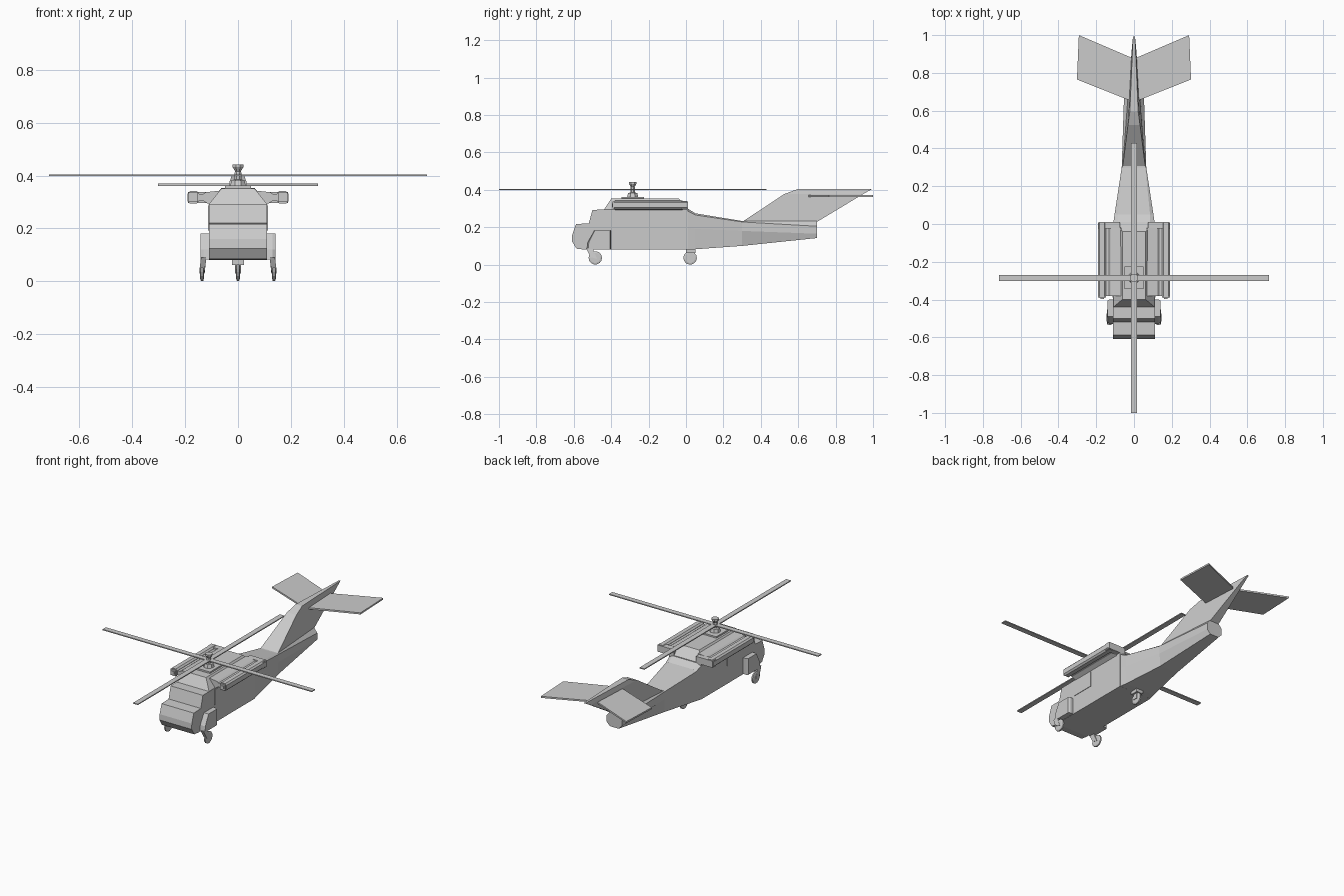
import bpy, bmesh
from math import pi, cos, sin
from mathutils import Matrix

if "Cube" in bpy.data.objects:
    bpy.data.objects.remove(bpy.data.objects["Cube"])


def loft(name, rings):
    """Skin a list of equal-length point rings and cap both ends."""
    bm = bmesh.new()
    rows = [[bm.verts.new(p) for p in r] for r in rings]
    n = len(rows[0])
    for a, b in zip(rows, rows[1:]):
        for i in range(n):
            j = (i + 1) % n
            bm.faces.new((a[i], a[j], b[j], b[i]))
    bm.faces.new(rows[0][::-1])
    bm.faces.new(rows[-1])
    bmesh.ops.recalc_face_normals(bm, faces=bm.faces)
    me = bpy.data.meshes.new(name)
    bm.to_mesh(me)
    bm.free()
    ob = bpy.data.objects.new(name, me)
    bpy.context.collection.objects.link(ob)
    return ob


def mirror(ob):
    ob.modifiers.new("mirror", 'MIRROR').use_axis[0] = True
    return ob


def side_prism(name, pts, x0, x1):
    return loft(name, [[(x, y, z) for y, z in pts] for x in (x0, x1)])


def front_prism(name, pts, y0, y1):
    return loft(name, [[(x, y, z) for x, z in pts] for y in (y0, y1)])


def box(name, x0, x1, y0, y1, z0, z1):
    return front_prism(name, [(x0, z0), (x1, z0), (x1, z1), (x0, z1)], y0, y1)


def section(y, top, shoulder, waist, bottom):
    """Symmetric eight-point cross-section; each level is (half width, z)."""
    half = [bottom, waist, shoulder, top]
    return [(w, y, z) for w, z in half] + [(-w, y, z) for w, z in half[::-1]]


def turned(name, profile, y, n=8):
    return loft(name, [[(r * cos(2 * pi * (i + .5) / n), y + r * sin(2 * pi * (i + .5) / n), z)
                        for i in range(n)] for r, z in profile])


def wheel(name, x, y, z, r, w, n=14):
    prof = [(-w, r * .75), (-w * .6, r), (w * .6, r), (w, r * .75)]
    return loft(name, [[(x + dx, y + q * cos(2 * pi * i / n), z + q * sin(2 * pi * i / n))
                        for i in range(n)] for dx, q in prof])


# Cabin with stepped nose
side_prism("cabin", [(-.585, .085), (-.61, .125), (-.608, .16), (-.588, .217), (-.52, .22),
                     (-.50, .293), (.01, .297), (.01, .08), (-.54, .08)], -.11, .11)

# Tapered roof housing
loft("roof", [
    [(-.11, -.44, .292), (.11, -.44, .292), (.11, .01, .292), (-.11, .01, .292)],
    [(-.062, -.40, .352), (.062, -.40, .352), (.062, -.04, .354), (-.062, -.04, .354)]])
loft("roof_rear_slope", [
    [(-.062, -.04, .29), (.062, -.04, .29), (.062, -.04, .354), (-.062, -.04, .354)],
    [(-.11, .01, .28), (.11, .01, .28), (.085, .01, .303), (-.085, .01, .303)]])

# Tail boom
loft("tail_boom", [
    section(.0, (.085, .305), (.11, .29), (.11, .20), (.11, .08)),
    section(.05, (.085, .274), (.103, .265), (.103, .19), (.10, .082)),
    section(.30, (.06, .233), (.065, .228), (.065, .18), (.06, .10)),
    section(.70, (.03, .232), (.052, .205), (.052, .165), (.03, .142))])

# Tail fin, swept back
loft("tail_fin", [
    [(-.06, .30, .228), (.06, .30, .228), (.03, .70, .228), (-.03, .70, .228)],
    [(-.032, .525, .377), (.032, .525, .377), (.01, .947, .377), (-.01, .947, .377)],
    [(-.022, .595, .403), (.022, .595, .403), (.005, .993, .403), (-.005, .993, .403)]])

# Tail planes
plan = [(.0, .645), (.302, .765), (.292, 1.0), (.0, .875)]
mirror(loft("tail_plane", [[(x, y, z) for x, y in plan] for z in (.361, .371)]))

# Engine pods and their fairings
mirror(front_prism("engine_fairing", [(.05, .29), (.108, .29), (.132, .305), (.148, .305),
                                      (.148, .33), (.132, .33), (.122, .337), (.07, .343)], -.38, -.02))
mirror(front_prism("engine_pod", [(.156, .295), (.182, .295), (.191, .304), (.191, .332),
                                  (.182, .341), (.156, .341), (.147, .332), (.147, .304)], -.385, .005))
mirror(box("engine_rear_block", .075, .189, -.025, .01, .297, .338))
for y0, y1, a in ((-.392, -.38, .018), (-.396, -.39, .009)):
    mirror(box("engine_intake", .169 - a, .169 + a, y0, y1, .318 - a, .318 + a))

# Side windows
mirror(box("side_window", .10, .113, -.388, -.243, .192, .286))

# Front wheel housings
housing = [(-.53, .082), (-.525, .12), (-.49, .182), (-.40, .182), (-.40, .082)]
mirror(loft("wheel_housing", [[(x, y * k - .465 * (1 - k), z) for y, z in housing]
                              for x, k in ((.10, 1), (.13, 1), (.141, .9))]))

# Landing gear
mirror(wheel("front_wheel", .136, -.485, .036, .036, .007))
mirror(loft("front_strut", [
    [(.12, -.535, .09), (.14, -.535, .09), (.14, -.50, .09), (.12, -.50, .09)],
    [(.126, -.51, .04), (.146, -.51, .04), (.146, -.475, .03), (.126, -.475, .03)]]))
wheel("tail_wheel", 0, .022, .036, .036, .007)
box("tail_wheel_mount", -.022, .022, -.0, .05, .062, .085)
mirror(box("tail_wheel_fork", .006, .011, .008, .036, .03, .07))

# Rotor mast
box("mast_base", -.05, .05, -.345, -.225, .345, .362)
turned("mast", [(.034, .355), (.026, .383), (.014, .385), (.014, .41), (.011, .415),
                (.022, .432), (.022, .441)], -.285)

# Rotor blades
for i in range(4):
    blade = box("rotor_blade", 0, .715, -.016, .016, .399, .405)
    blade.data.transform(Matrix.Translation((0, -.285, 0)) @ Matrix.Rotation(i * pi / 2, 4, 'Z'))
